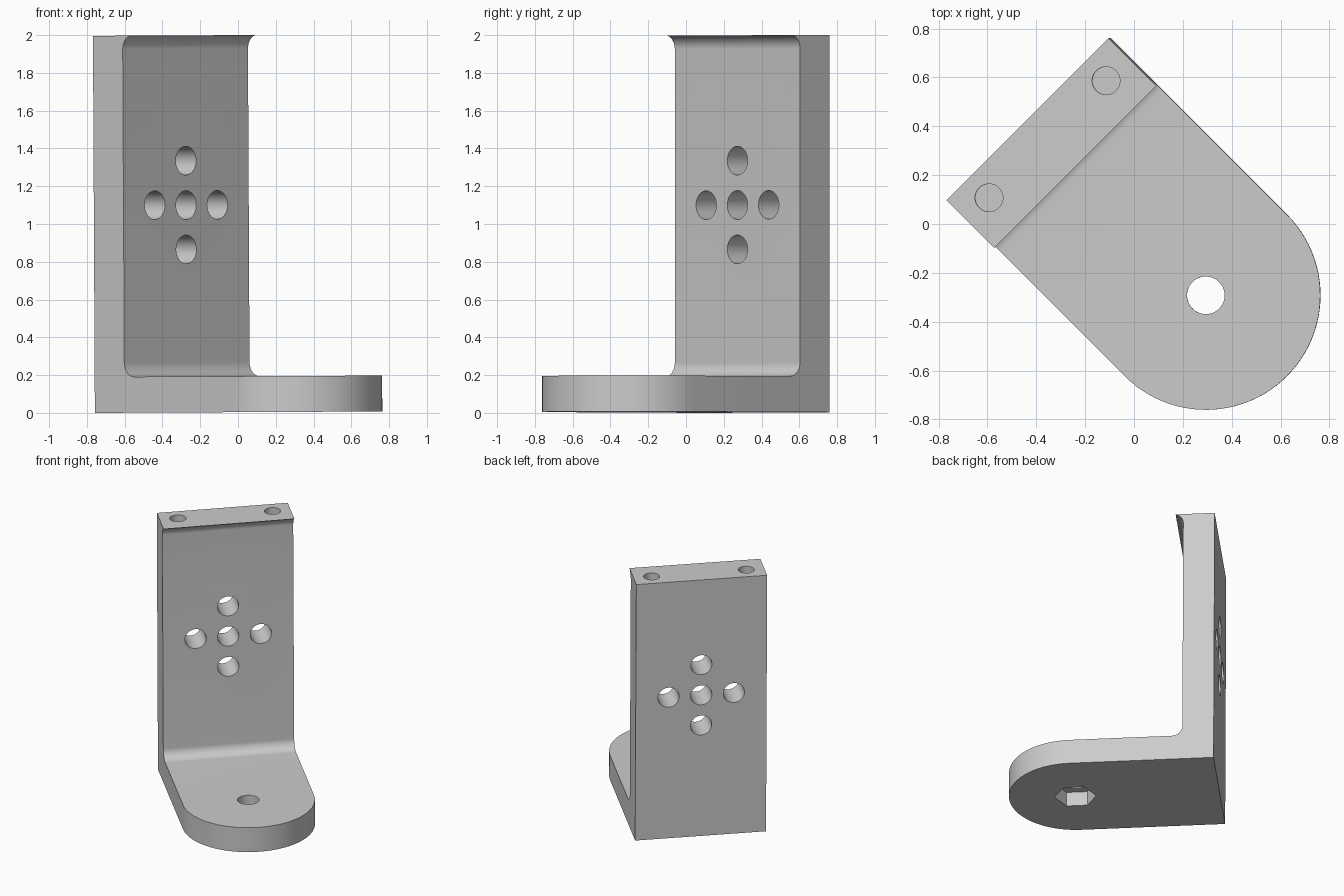
import bpy, bmesh
from math import pi, sin, cos, radians
from mathutils import Matrix, Vector

if "Cube" in bpy.data.objects:
    bpy.data.objects.remove(bpy.data.objects["Cube"], do_unlink=True)

# Bracket dimensions, with x running from the wall towards the rounded end
HALF_W = 0.469
BACK, WALL = -0.607, -0.385
END = 0.413
HEIGHT, BASE = 1.996, 0.19
FILLET = 0.075

grey = bpy.data.materials.new("plain grey")
grey.use_nodes = True
colour = (0.6, 0.6, 0.6, 1)
grey.diffuse_color = colour
grey.node_tree.nodes["Principled BSDF"].inputs["Base Color"].default_value = colour


def prism(name, outline, direction):
    """Closed solid made by extruding a flat outline."""
    bm = bmesh.new()
    face = bm.faces.new([bm.verts.new(p) for p in outline])
    ext = bmesh.ops.extrude_face_region(bm, geom=[face])
    moved = [g for g in ext["geom"] if isinstance(g, bmesh.types.BMVert)]
    bmesh.ops.translate(bm, verts=moved, vec=Vector(direction))
    bmesh.ops.recalc_face_normals(bm, faces=bm.faces)
    mesh = bpy.data.meshes.new(name)
    bm.to_mesh(mesh)
    bm.free()
    obj = bpy.data.objects.new(name, mesh)
    bpy.context.collection.objects.link(obj)
    obj.data.materials.append(grey)
    return obj


def arc(cx, cy, r, start, end, steps):
    angles = [radians(start + (end - start) * i / steps) for i in range(steps + 1)]
    return [(cx + r * cos(a), cy + r * sin(a)) for a in angles]


def ring(x, y, r, sides):
    return arc(x, y, r, 0, 360, sides)[:-1]


def upright_cutter(x, y, r, sides, bottom, depth):
    return prism("cutter", [(a, b, bottom) for a, b in ring(x, y, r, sides)], (0, 0, depth))


def combine(obj, cutter, operation):
    mod = obj.modifiers.new("cut", "BOOLEAN")
    mod.operation, mod.object, mod.solver = operation, cutter, "EXACT"
    cutter.hide_render = True
    bpy.context.view_layer.objects.active = obj
    bpy.ops.object.modifier_apply(modifier=mod.name)
    bpy.data.objects.remove(cutter, do_unlink=True)


# Side profile: base, inner fillet, wall, flared lip at the top
fx = WALL + FILLET
profile = [(BACK, 0), (1, 0), (1, BASE)]
profile += arc(fx, BASE + FILLET, FILLET, 270, 180, 12)
profile += arc(fx, HEIGHT - 0.072, FILLET, 180, 106, 10)
profile += [(BACK, HEIGHT)]
bracket = prism("angle_bracket", [(x, -HALF_W, z) for x, z in profile], (0, 2 * HALF_W, 0))

# Rounded end of the base, trimmed by the plan outline
plan = [(-1, -HALF_W)] + arc(END, 0, HALF_W, -90, 90, 48) + [(-1, HALF_W)]
# Keep the plan slightly oversized at the sides except around the curve
trim = prism("cutter", [(x, y, -1) for x, y in plan], (0, 0, 4))
combine(bracket, trim, "INTERSECT")

# Cross of five through holes in the wall
for y, z in ((0, 0), (1, 0), (-1, 0), (0, 1), (0, -1)):
    hole = [(-1, a, b) for a, b in ring(0.234 * y, 1.098 + 0.235 * z, 0.076, 48)]
    combine(bracket, prism("cutter", hole, (0.8, 0, 0)), "DIFFERENCE")

# Two blind holes in the top edge
for side in (-1, 1):
    combine(bracket, upright_cutter(-0.491, side * 0.339, 0.057, 40, HEIGHT - 0.4, 1), "DIFFERENCE")

# Bolt hole through the base and hexagonal nut pocket beneath it
combine(bracket, upright_cutter(END, 0, 0.077, 48, -0.5, 1), "DIFFERENCE")
combine(bracket, upright_cutter(END, 0, 0.147, 6, -0.5, 0.61), "DIFFERENCE")

# Turn the bracket on the diagonal, with its very slight lean
turn = Matrix.Rotation(-pi / 4, 4, "Z")
lean = Matrix.Rotation(-0.005, 4, "Y")
bracket.data.transform(Matrix.Translation((0.003, 0, 0.0038)) @ lean @ turn)

bpy.ops.object.select_all(action="DESELECT")
bracket.select_set(True)
bpy.context.view_layer.objects.active = bracket
bpy.ops.object.shade_smooth_by_angle(angle=radians(30))
